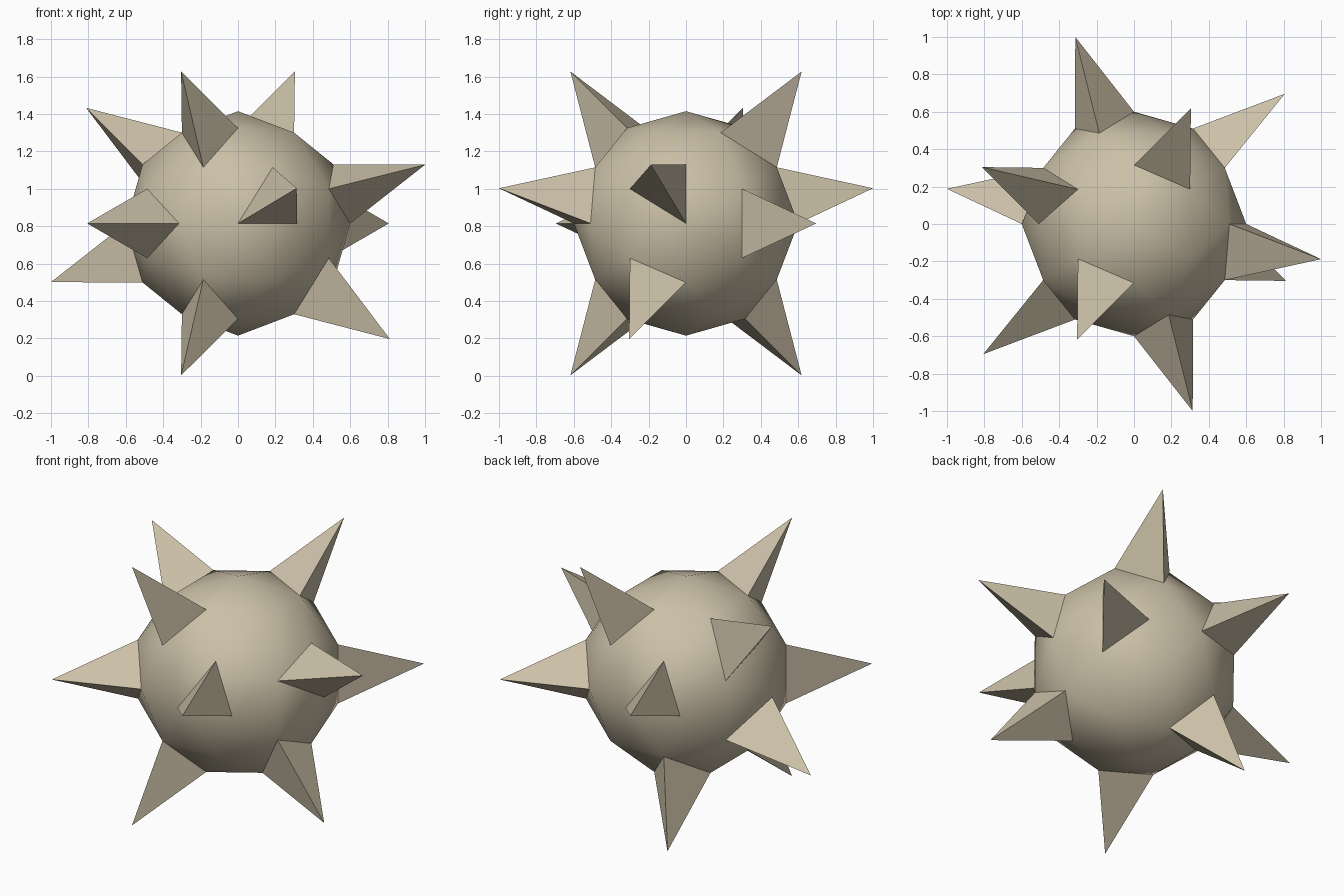
import bpy
import bmesh
import math
from mathutils import Vector

cube = bpy.data.objects.get("Cube")
if cube:
    bpy.data.objects.remove(cube, do_unlink=True)

RADIUS = 0.6        # ball radius
TIP_RADIUS = 1.065  # distance from the ball's centre to each spike tip
CENTRE = Vector((0, 0, 0.815))
PHI = (1 + math.sqrt(5)) / 2

# Rough directions of the twelve spikes, one beside each icosahedron corner
SPIKES = [
    (-0.3, -0.6, 0.8), (0.3, 0.6, 0.8), (-0.3, -0.6, -0.8), (-0.3, 0.6, -0.8),
    (-0.8, 0.3, 0.6), (0.8, -0.3, -0.6), (1, -0.2, 0.3), (-1, 0.2, -0.3),
    (0.3, -1, 0.2), (-0.3, 1, 0.2), (0.8, 0.7, 0), (-0.8, -0.7, 0),
]

# Ball: icosahedron, split once and pushed out to the sphere
bm = bmesh.new()
for s in (-1, 1):
    for t in (-PHI, PHI):
        for corner in ((s, t, 0), (0, s, t), (t, 0, s)):
            bm.verts.new(corner)
bmesh.ops.convex_hull(bm, input=bm.verts[:])
bmesh.ops.subdivide_edges(bm, edges=bm.edges[:], cuts=1, use_grid_fill=True)
for v in bm.verts:
    v.co = v.co.normalized() * RADIUS
bmesh.ops.recalc_face_normals(bm, faces=bm.faces[:])

# Spikes: raise the facet that best matches each direction to a point
facets = bm.faces[:]
for direction in SPIKES:
    aim = Vector(direction).normalized()
    facet = max(facets, key=lambda f: f.calc_center_median().normalized().dot(aim))
    facets.remove(facet)
    tip = facet.calc_center_median().normalized() * TIP_RADIUS
    poked = bmesh.ops.poke(bm, faces=[facet])
    poked["verts"][0].co = tip

bmesh.ops.translate(bm, verts=bm.verts[:], vec=CENTRE)
mesh = bpy.data.meshes.new("spiked_ball")
bm.to_mesh(mesh)
bm.free()

# Stone colour
stone = bpy.data.materials.new("pale_stone")
stone.use_nodes = True
colour = (0.6, 0.53, 0.39, 1)
stone.diffuse_color = colour
bsdf = next(n for n in stone.node_tree.nodes if n.type == "BSDF_PRINCIPLED")
bsdf.inputs["Base Color"].default_value = colour
bsdf.inputs["Roughness"].default_value = 0.8
mesh.materials.append(stone)

# Soft ball, crisp spikes
ball = bpy.data.objects.new("spiked_ball", mesh)
bpy.context.collection.objects.link(ball)
bpy.ops.object.select_all(action="DESELECT")
ball.select_set(True)
bpy.context.view_layer.objects.active = ball
bpy.ops.object.shade_smooth_by_angle(angle=math.radians(30))
